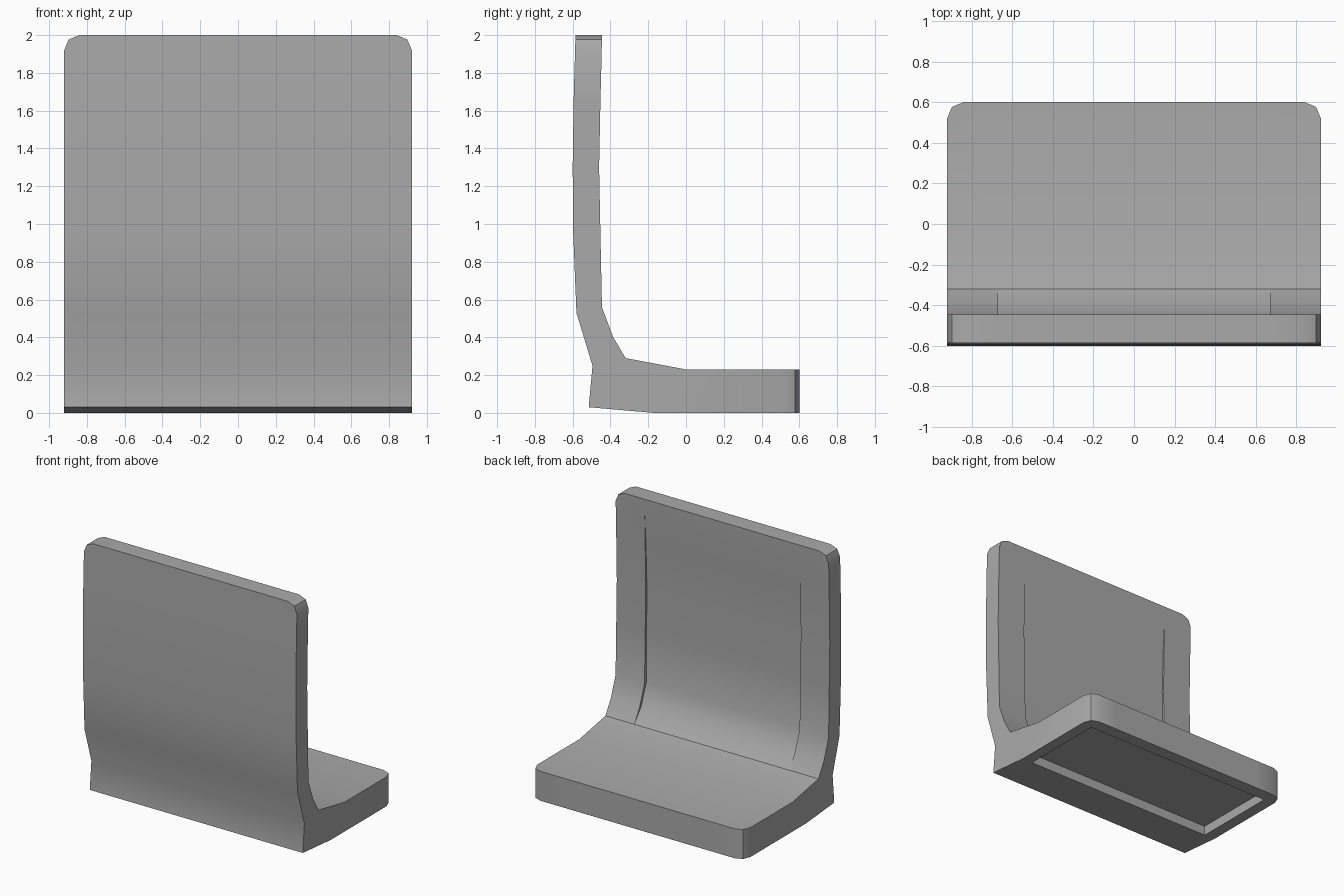
import bpy, bmesh, math

cube = bpy.data.objects.get("Cube")
if cube:
    bpy.data.objects.remove(cube)

grey = bpy.data.materials.new("plain_grey")
grey.use_nodes = True
colour = (0.4, 0.4, 0.4, 1)
grey.diffuse_color = colour
grey.node_tree.nodes["Principled BSDF"].inputs["Base Color"].default_value = colour

HALF, PANEL = 0.92, 0.67

# Outer side outline (y, z): front of the back, heel, underside, seat end
OUTER = [(-0.585, 2), (-0.595, 1.65), (-0.6, 1.3), (-0.597, 0.95), (-0.58, 0.53),
         (-0.495, 0.25), (-0.515, 0.03), (-0.17, 0), (0.6, 0), (0.6, 0.23),
         (0, 0.23), (-0.32, 0.29)]
# Inner face of the back (y, z, depth of the shallow centre panel)
INNER = [(-0.385, 0.4, 0.02), (-0.445, 0.56, 0.022), (-0.453, 0.95, 0.018),
         (-0.46, 1.3, 0.015), (-0.453, 1.65, 0.01), (-0.447, 1.88, 0), (-0.445, 2, 0)]


def section(bm, x, sunk):
    pts = OUTER + [(y - d * sunk, z) for y, z, d in INNER]
    return [bm.verts.new((x, y, z)) for y, z in pts]


# Seat and back: one shell lofted across the width
bm = bmesh.new()
rings = [section(bm, x, s) for x, s in
         ((-HALF, 0), (-PANEL, 0), (-PANEL, 1), (PANEL, 1), (PANEL, 0), (HALF, 0))]
for a, b in zip(rings, rings[1:]):
    for i in range(len(a)):
        j = (i + 1) % len(a)
        bm.faces.new((a[i], a[j], b[j], b[i]))
bm.faces.new(rings[0])
bm.faces.new(rings[-1])
bmesh.ops.remove_doubles(bm, verts=bm.verts, dist=0.0005)
bmesh.ops.recalc_face_normals(bm, faces=bm.faces)


# Rounded corners at the top of the back and the end of the seat
def is_corner(e):
    u, v = (w.co for w in e.verts)
    if min(abs(u.x), abs(v.x)) < HALF - 0.01 or u.x * v.x < 0:
        return False
    return min(u.z, v.z) > 1.99 or min(u.y, v.y) > 0.59


bmesh.ops.bevel(bm, geom=[e for e in bm.edges if is_corner(e)], offset=0.08,
                segments=2, profile=0.5, affect='EDGES', clamp_overlap=False)
mesh = bpy.data.meshes.new("seat_and_back")
bm.to_mesh(mesh)
bm.free()
body = bpy.data.objects.new("seat_and_back", mesh)
bpy.context.collection.objects.link(body)
mesh.materials.append(grey)

# Rectangular hollow in the underside
bpy.ops.mesh.primitive_cube_add(size=1, location=(0, 0.16, 0))
cutter = bpy.context.object
cutter.name = "underside_cutter"
cutter.scale = (1.66, 0.68, 0.15)
cutter.data.materials.append(grey)
cutter.hide_render = True
cutter.display_type = 'WIRE'
cut = body.modifiers.new("underside_hollow", 'BOOLEAN')
cut.operation = 'DIFFERENCE'
cut.solver = 'EXACT'
cut.object = cutter

bpy.ops.object.select_all(action='DESELECT')
body.select_set(True)
bpy.context.view_layer.objects.active = body
bpy.ops.object.modifier_apply(modifier=cut.name)
bpy.data.objects.remove(cutter)
bpy.ops.object.shade_smooth_by_angle(angle=math.radians(40))
